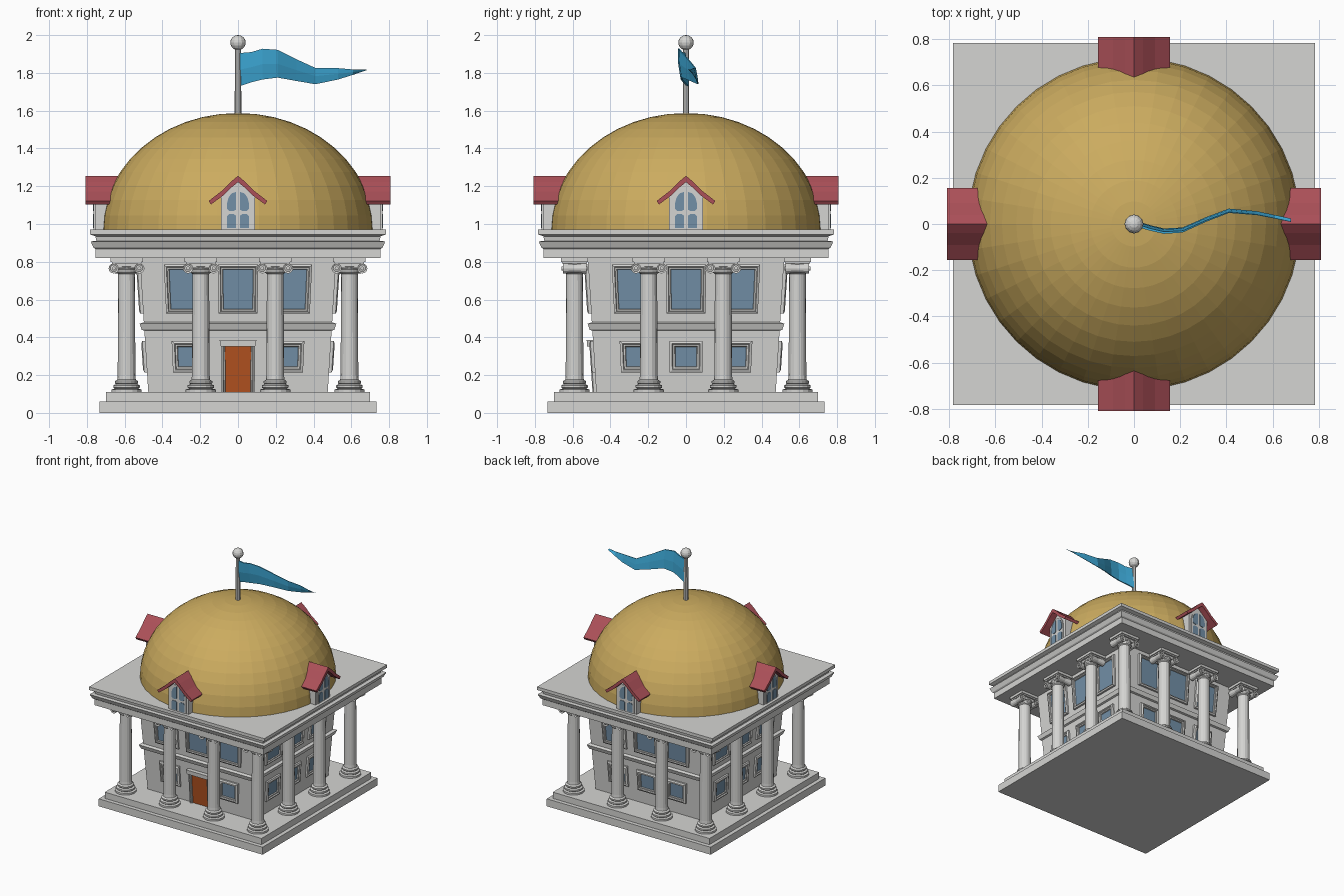
import bpy, bmesh
from math import pi, sin, cos
from mathutils import Vector, Matrix

if "Cube" in bpy.data.objects:
    bpy.data.objects.remove(bpy.data.objects["Cube"])


def material(name, r, g, b):
    m = bpy.data.materials.new(name)
    m.diffuse_color = (r, g, b, 1)
    m.use_nodes = True
    m.node_tree.nodes["Principled BSDF"].inputs["Base Color"].default_value = m.diffuse_color
    return m


STONE = material("pale_stone", .66, .66, .645)
GOLD = material("gold", .60, .41, .115)
RED = material("roof_red", .41, .08, .098)
GLASS = material("window_blue", .17, .28, .39)
DOOR = material("door_orange", .45, .085, .014)
FLAG = material("flag_blue", .045, .38, .65)


def loft(bm, rings, end_mat=0):
    """Skin a list of equal-length point rings and cap both ends."""
    vs = [[bm.verts.new(p) for p in ring] for ring in rings]
    n = len(vs[0])
    for a, b in zip(vs, vs[1:]):
        for i in range(n):
            j = (i + 1) % n
            bm.faces.new((a[i], a[j], b[j], b[i]))
    bm.faces.new(vs[0])
    bm.faces.new(vs[-1]).material_index = end_mat


def finish(bm, name, mats, side=0, taper=False):
    """Turn to one of four sides, optionally lean with the walls, and link."""
    rot = Matrix.Rotation(side * pi / 2, 3, 'Z')
    for v in bm.verts:
        v.co = rot @ v.co
        if taper:
            f = 1 + (v.co.z - .11) / .71 * .095
            v.co.x *= f
            v.co.y *= f
    bmesh.ops.recalc_face_normals(bm, faces=bm.faces)
    me = bpy.data.meshes.new(name)
    bm.to_mesh(me)
    bm.free()
    for m in mats:
        me.materials.append(m)
    ob = bpy.data.objects.new(name, me)
    bpy.context.collection.objects.link(ob)
    return ob


def square(h, z):
    return [(-h, -h, z), (h, -h, z), (h, h, z), (-h, h, z)]


def circle(r, z, n):
    return [(r * cos(2 * pi * i / n), r * sin(2 * pi * i / n), z) for i in range(n)]


def stack(name, profile, taper=False):
    bm = bmesh.new()
    loft(bm, [square(h, z) for h, z in profile])
    finish(bm, name, [STONE], taper=taper)


def lathe(name, profile, n, mat):
    bm = bmesh.new()
    loft(bm, [circle(r, z, n) for r, z in profile])
    return finish(bm, name, [mat])


def prism(name, pts, y0, y1, mat, side=0, taper=False):
    bm = bmesh.new()
    loft(bm, [[(x, y, z) for x, z in pts] for y in (y0, y1)])
    finish(bm, name, [mat], side, taper)


def framed(name, cx, half, z0, z1, fill, side, border=.025):
    """Moulded frame on the wall with a recessed coloured panel."""
    bm = bmesh.new()
    rings = []
    for k, d in ((0, -.005), (0, .014), (.45, .02), (.6, .012), (.9, .012), (1, .004)):
        i, y = k * border, -.475 - d
        x0, x1, a, b = cx - half + i, cx + half - i, z0 + i, z1 - i
        rings.append([(x0, y, a), (x1, y, a), (x1, y, b), (x0, y, b)])
    loft(bm, rings, 1)
    finish(bm, name, [STONE, fill], side, True)


def box(bm, hx, hy, z0, z1):
    loft(bm, [[(-hx, -hy, z), (hx, -hy, z), (hx, hy, z), (-hx, hy, z)] for z in (z0, z1)])


# Stepped base, leaning walls with string course, and entablature
stack("base_steps", [(.732, 0), (.732, .06), (.70, .06), (.70, .11)])
stack("walls", [(.475, .10), (.475, .435), (.488, .44), (.497, .472),
                (.475, .48), (.475, .83)], True)
stack("entablature", [(.755, .82), (.755, .868), (.765, .875), (.78, .908), (.75, .91),
                      (.755, .935), (.783, .945), (.783, .97)])

# Windows on every side, with the door at the front
for s in range(4):
    for cx in (-.262, 0, .262):
        framed("upper_window", cx, .098, .525, .785, GLASS, s)
        if cx or s:
            framed("lower_window", cx * .97, .085, .215, .38, GLASS, s, .03)
framed("front_door", 0, .088, .085, .375, DOOR, 0, .022)
prism("door_lintel", [(-.088, .352), (.088, .352), (.094, .385), (-.094, .385)],
      -.47, -.507, STONE, 0, True)

# Columns with moulded bases and scrolled capitals
SHAFT = [(.08, .11), (.08, .124), (.062, .128), (.07, .134), (.07, .146), (.056, .152),
         (.061, .158), (.061, .168), (.049, .176), (.047, .2), (.044, .735),
         (.053, .742), (.053, .752), (.046, .758), (.058, .775)]


def column(x, y, side):
    bm = bmesh.new()
    loft(bm, [circle(r, z, 16) for r, z in SHAFT])
    box(bm, .07, .052, .768, .79)
    box(bm, .078, .066, .79, .80)
    box(bm, .086, .072, .80, .822)
    for sx in (-1, 1):
        rings = []
        for r, d in ((.01, -.068), (.01, -.06), (.018, -.057), (.027, -.062), (.027, -.05),
                     (.021, 0), (.027, .05), (.027, .062), (.018, .057), (.01, .06), (.01, .068)):
            rings.append([(sx * .068 + a, d, .765 + b) for a, b, _ in circle(r, 0, 12)])
        loft(bm, rings)
    ob = finish(bm, "column", [STONE], side)
    ob.location = (x, y, 0)


C = (-.59, -.197, .197, .59)
for x in C:
    for y in C:
        if abs(y) > .5:
            column(x, y, 0)
        elif abs(x) > .5:
            column(x, y, 1)

# Dome
lathe("dome", [(.715 * cos(t * pi / 24) + .004, .965 + .622 * sin(t * pi / 24))
               for t in range(13)], 40, GOLD)

# Four dormers
roof_half = [(0, 1.255), (.04, 1.222), (.09, 1.172), (.155, 1.122),
             (.143, 1.103), (.08, 1.15), (.035, 1.193), (0, 1.222)]
roof = roof_half + [(-x, z) for x, z in roof_half[-2:0:-1]]
arch = [(.07, .972), (.07, 1.1), (.06, 1.145), (.035, 1.178), (0, 1.19)]
upper = [(.011, 1.075), (.024, 1.068), (.045, 1.068), (.058, 1.08), (.058, 1.11),
         (.05, 1.14), (.034, 1.162), (.011, 1.17)]
lower = [(.011, .98), (.058, .98), (.058, 1.042), (.046, 1.053), (.024, 1.053), (.011, 1.045)]
for s in range(4):
    prism("dormer_wall", [(-.09, .96), (.09, .96), (.09, 1.15), (0, 1.235), (-.09, 1.15)],
          -.757, -.55, STONE, s)
    prism("dormer_roof", roof, -.808, -.56, RED, s)
    prism("dormer_window_surround", arch + [(-x, z) for x, z in arch[-2::-1]],
          -.764, -.75, STONE, s)
    for m in (-1, 1):
        for pane in (upper, lower):
            prism("dormer_pane", [(m * x, z) for x, z in pane], -.768, -.762, GLASS, s)

# Flagpole with ball finial
lathe("flagpole", [(.018, 1.55), (.016, 1.94)], 10, STONE)
lathe("pole_ball", [(.04 * sin(a * pi / 8) + .001, 1.96 - .04 * cos(a * pi / 8))
                    for a in range(9)], 12, STONE)

# Waving pennant: x, y, top z, bottom z along its length
WAVE = [(.01, .0, 1.905, 1.73), (.07, -.018, 1.91, 1.75), (.13, -.032, 1.928, 1.765),
        (.21, -.027, 1.922, 1.775), (.31, .018, 1.872, 1.757), (.41, .056, 1.826, 1.74),
        (.53, .046, 1.825, 1.765), (.61, .03, 1.818, 1.79), (.68, .015, 1.818, 1.814)]
bm = bmesh.new()
rings = []
for x, y, t, b in WAVE:
    w = .011 * (1 - x / .72)
    m = (t + b) / 2
    rings.append([(x, y - w * .5 - .006, t), (x, y - w, m), (x, y - w * .5 + .008, b),
                  (x, y + w * .5 + .008, b), (x, y + w, m), (x, y + w * .5 - .006, t)])
loft(bm, rings)
finish(bm, "pennant", [FLAG])
